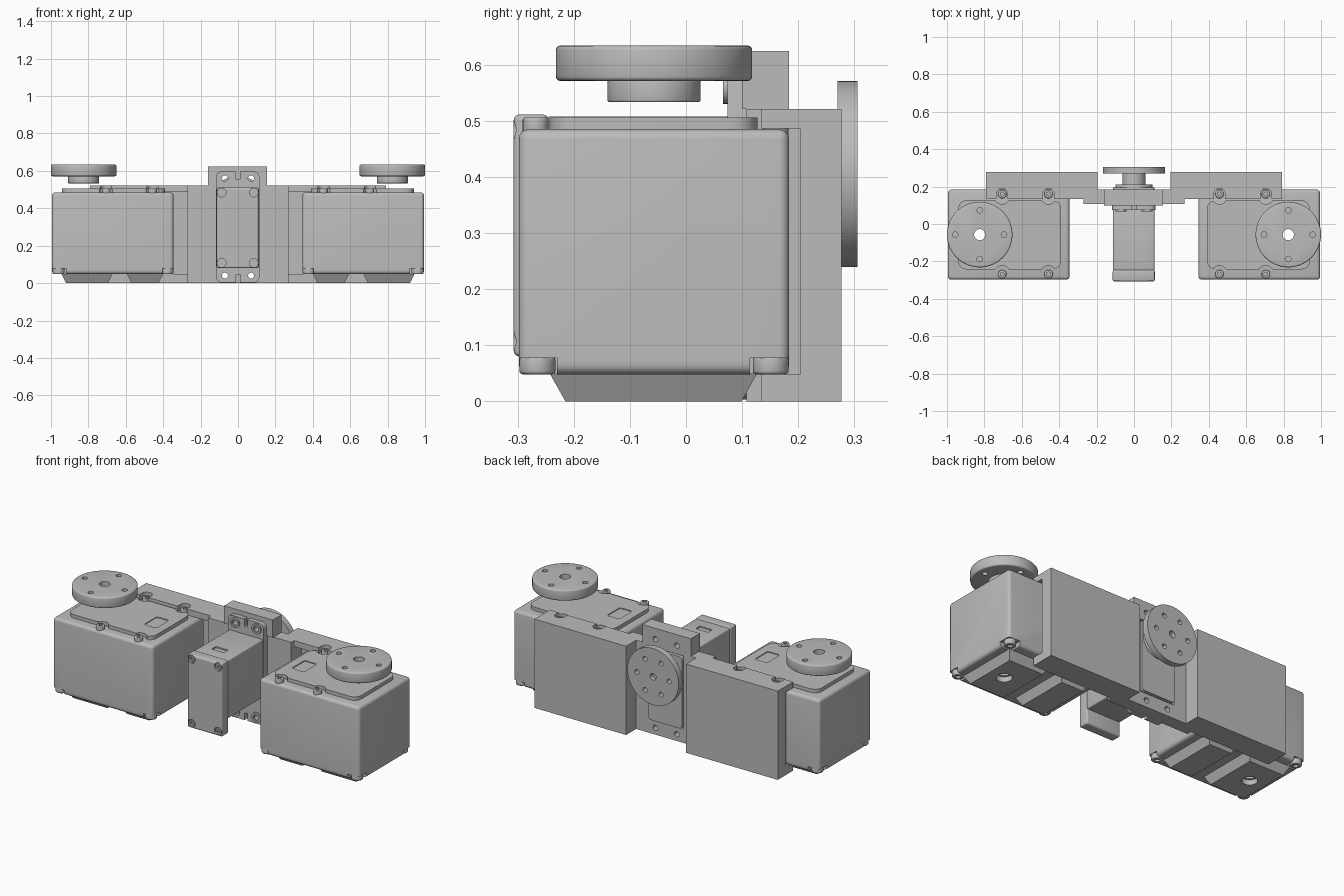
import bpy, bmesh, math
from mathutils import Matrix, Vector

if "Cube" in bpy.data.objects:
    bpy.data.objects.remove(bpy.data.objects["Cube"])

grey = bpy.data.materials.new("plain grey")
grey.use_nodes = True
grey.diffuse_color = (0.5, 0.5, 0.5, 1)
grey.node_tree.nodes["Principled BSDF"].inputs["Base Color"].default_value = (0.5, 0.5, 0.5, 1)


def finish(name, bm, cuts=(), mirror=False):
    """Turn a bmesh into an object, cut it, smooth it and mirror it."""
    bmesh.ops.recalc_face_normals(bm, faces=bm.faces)
    mesh = bpy.data.meshes.new(name)
    bm.to_mesh(mesh)
    bm.free()
    obj = bpy.data.objects.new(name, mesh)
    bpy.context.collection.objects.link(obj)
    mesh.materials.append(grey)
    bpy.ops.object.select_all(action='DESELECT')
    obj.select_set(True)
    bpy.context.view_layer.objects.active = obj
    for cut in cuts:
        cutter = finish("cutter", cut)
        bpy.ops.object.select_all(action='DESELECT')
        obj.select_set(True)
        bpy.context.view_layer.objects.active = obj
        mod = obj.modifiers.new("cut", 'BOOLEAN')
        mod.operation, mod.solver, mod.object = 'DIFFERENCE', 'EXACT', cutter
        bpy.ops.object.modifier_apply(modifier=mod.name)
        bpy.data.objects.remove(cutter)
    bpy.ops.object.shade_smooth_by_angle(angle=math.radians(35))
    if mirror:
        mod = obj.modifiers.new("mirror", 'MIRROR')
        mod.use_mirror_merge = False
    return obj


def box(x, y, z, bevel=0, axis=None):
    """Box from three ranges; bevel all edges or only those along an axis."""
    bm = bmesh.new()
    size = [r[1] - r[0] for r in (x, y, z)]
    mid = [(r[0] + r[1]) / 2 for r in (x, y, z)]
    bmesh.ops.create_cube(bm, size=1, matrix=Matrix.Translation(mid) @ Matrix.Diagonal((*size, 1)))
    if bevel:
        edges = [e for e in bm.edges if axis is None
                 or abs((e.verts[0].co - e.verts[1].co)[axis]) > 1e-4]
        bmesh.ops.bevel(bm, geom=edges, offset=bevel, segments=4, profile=0.5, affect='EDGES')
    return bm


def cyl(center, r, lo, hi, axis=2, rim=0, segments=48):
    """Cylinder along z (center is x, y) or along y (center is x, z)."""
    bm = bmesh.new()
    bmesh.ops.create_cone(bm, cap_ends=True, segments=segments, radius1=r, radius2=r, depth=hi - lo)
    if rim:
        edges = [e for e in bm.edges if abs(e.verts[0].co.z - e.verts[1].co.z) < 1e-4]
        bmesh.ops.bevel(bm, geom=edges, offset=rim, segments=3, profile=0.5, affect='EDGES')
    mid = (lo + hi) / 2
    if axis == 1:
        bm.transform(Matrix.Rotation(math.pi / 2, 4, 'X'))
        bm.transform(Matrix.Translation((center[0], mid, center[1])))
    else:
        bm.transform(Matrix.Translation((center[0], center[1], mid)))
    return bm


def ring(center, radius, count):
    return [(center[0] + radius * math.cos(math.tau * i / count),
             center[1] + radius * math.sin(math.tau * i / count)) for i in range(count)]


AXIS = (0.825, -0.057)
SCREW_X = (0.457, 0.705)
SCREW_Y = (-0.268, 0.16)
X0, X1, Y0, Y1 = 0.345, 0.995, -0.298, 0.184


def bore():
    return cyl(AXIS, 0.03, -0.1, 0.8, segments=32)


# Large motor housings with notched lower corners
corners = [((X0 - 0.1, X0 + 0.06), (X1 - 0.075, X1 + 0.1)),
           ((Y0 - 0.1, Y0 + 0.068), (Y1 - 0.07, Y1 + 0.1))]
notches = [box(cx, cy, (0, 0.077)) for cx in corners[0] for cy in corners[1]]
finish("motor_housing", box((X0, X1), (Y0, Y1), (0.048, 0.485), 0.018), notches + [bore()], True)
for cx in (X0 + 0.033, X1 - 0.035):
    for cy in (Y0 + 0.033, Y1 - 0.033):
        finish("corner_lug", cyl((cx, cy), 0.032, 0.048, 0.08, rim=0.006, segments=24),
               [cyl((cx, cy), 0.014, 0, 0.06, segments=16)], True)

# Top cover with scallops for the screws and a shallow label recess
scallops = [cyl((x, y), 0.04, 0.4, 0.6, segments=32) for x in SCREW_X for y in (-0.262, 0.146)]
label = box((0.44, 0.52), (-0.13, -0.01), (0.501, 0.6), 0.012, 2)
finish("top_cover", box((0.39, 0.94), (-0.243, 0.127), (0.48, 0.506), 0.045, 2),
       scallops + [label, bore()], True)
for x in SCREW_X:
    for y in SCREW_Y:
        finish("cover_screw", cyl((x, y), 0.023, 0.47, 0.506, rim=0.004, segments=24),
               [cyl((x, y), 0.011, 0.497, 0.6, segments=6)], True)

# Tapered underside blocks
for name, xr, cuts in (("outer_base", (0.67, 0.945), [bore()]), ("inner_base", (0.40, 0.595), [])):
    bm = box(xr, (-0.243, 0.127), (0, 0.05))
    mx = sum(xr) / 2
    for v in bm.verts:
        if v.co.z < 0.01:
            v.co.x += math.copysign(0.026, mx - v.co.x)
            v.co.y += math.copysign(0.028, -0.058 - v.co.y)
    if cuts:
        cuts.append(cyl(AXIS, 0.042, -0.1, 0.03, segments=32))
    finish(name, bm, cuts, True)

# Horizontal output discs and hubs
holes = [cyl(p, 0.015, 0.5, 0.8, segments=16) for p in ring(AXIS, 0.13, 4)]
finish("output_disc", cyl(AXIS, 0.175, 0.571, 0.634, rim=0.008, segments=64), holes + [bore()], True)
finish("disc_hub", cyl(AXIS, 0.083, 0.533, 0.573, rim=0.004), [bore()], True)

# Side brackets: thick walls pocketed around each housing
pocket = box((0.27, 0.9), (0, 0.203), (0.048, 0.486))
slots = [cyl((x, 0.16), 0.03, 0.3, 0.7, segments=24) for x in SCREW_X]
slots += [box((x - 0.03, x + 0.03), (0, 0.16), (0.3, 0.7)) for x in SCREW_X]
finish("side_bracket", box((0.195, 0.79), (0.135, 0.277), (0, 0.521)), [pocket] + slots, True)

# Centre plate with raised tab and mounting holes
MOUNTS = [(x, z) for x in (-0.07, 0.07) for z in (0.04, 0.56)]


def mount_holes():
    return [cyl(p, 0.016, 0, 0.4, 1, segments=20) for p in MOUNTS]


def opening():
    return box((-0.114, 0.112), (0, 0.4), (0.08, 0.51))


finish("centre_plate", box((-0.27, 0.27), (0.108, 0.184), (0, 0.521)), [opening()] + mount_holes())
finish("raised_tab", box((-0.16, 0.155), (0.1, 0.184), (0.521, 0.624)), mount_holes())

# Small motor: flange, stepped body and front cap
slits = [box((-0.01, 0.01), (0, 0.2), r) for r in ((-0.1, 0.045), (0.555, 0.7))]
finish("mount_flange", box((-0.118, 0.115), (0.074, 0.108), (0.003, 0.597), 0.03, 1),
       mount_holes() + slits)
for p in MOUNTS:
    finish("flange_grommet", cyl(p, 0.03, 0.066, 0.08, 1, segments=24),
           [cyl(p, 0.018, 0, 0.2, 1, segments=20)])
finish("small_motor_body", box((-0.112, 0.109), (-0.25, 0.08), (0.165, 0.508), 0.008),
       [box((-0.045, 0.035), (-0.18, -0.14), (0.5, 0.6))])
finish("small_motor_core", box((-0.112, 0.11), (0.07, 0.196), (0.085, 0.506), 0.02, 1))
screws = [(x, z) for x in (-0.088, 0.085) for z in (0.107, 0.485)]
finish("small_motor_cap", box((-0.114, 0.111), (-0.307, -0.245), (0.08, 0.511), 0.01),
       [cyl(p, 0.024, -0.4, -0.295, 1, segments=24) for p in screws])
for p in screws:
    finish("cap_screw", cyl(p, 0.018, -0.303, -0.28, 1, segments=24),
           [cyl(p, 0.009, -0.4, -0.294, 1, segments=6)])

# Rear output disc on its shaft
REAR = (0, 0.405)
finish("rear_boss", cyl(REAR, 0.1, 0.18, 0.212, 1, rim=0.006))
finish("rear_shaft", cyl(REAR, 0.062, 0.2, 0.272, 1))
rear_holes = [cyl(p, 0.014, 0, 0.5, 1, segments=16) for p in ring(REAR, 0.105, 6)]
finish("rear_disc", cyl(REAR, 0.166, 0.27, 0.306, 1, segments=64),
       rear_holes + [cyl(REAR, 0.02, 0.28, 0.5, 1, segments=20)])
